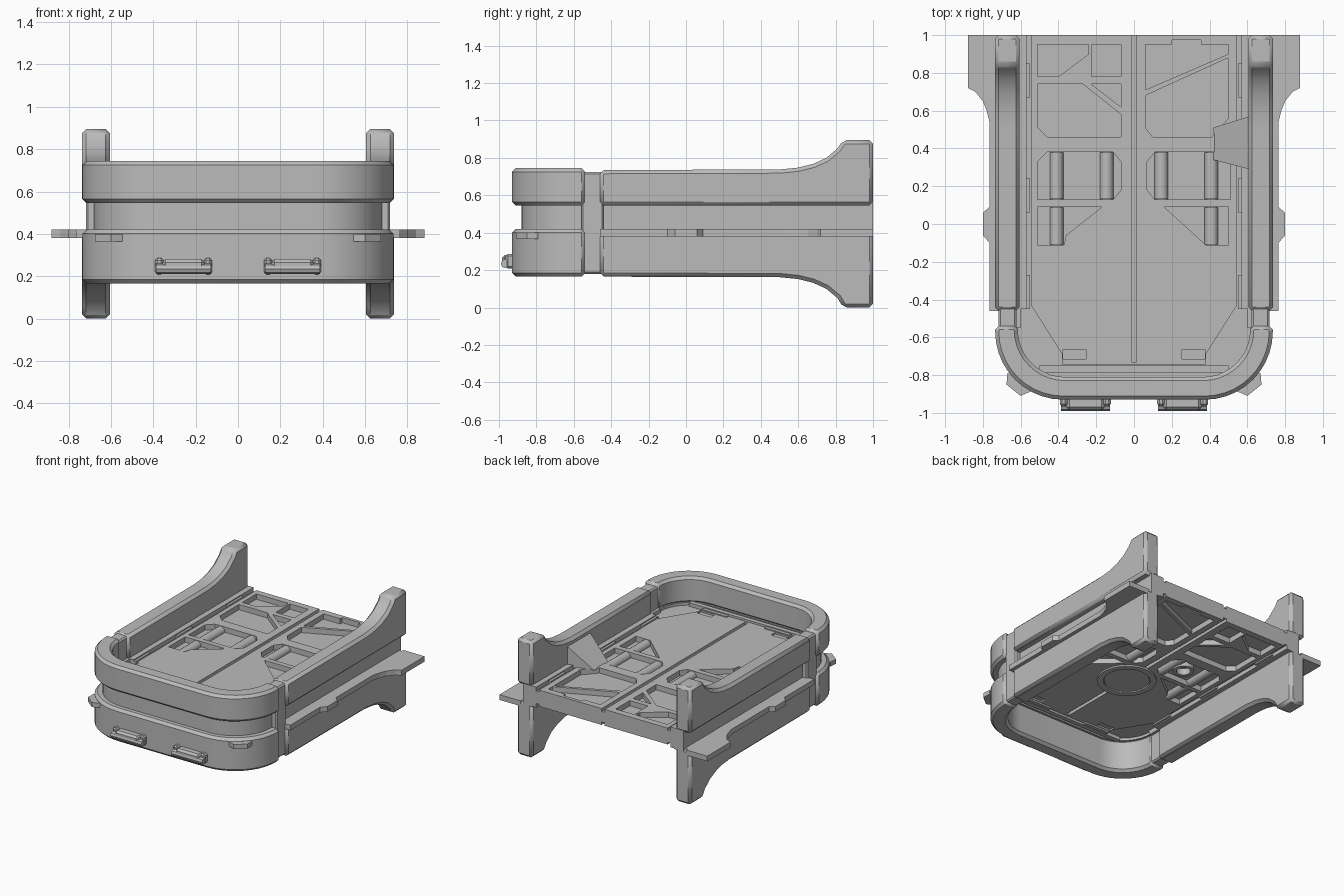
import bpy, bmesh, math
from mathutils import Vector

old = bpy.data.objects.get("Cube")
if old:
    bpy.data.objects.remove(old)

grey = bpy.data.materials.new("mid grey")
grey.use_nodes = True
grey.diffuse_color = (0.5, 0.5, 0.5, 1)
grey.node_tree.nodes["Principled BSDF"].inputs["Base Color"].default_value = (0.5, 0.5, 0.5, 1)
MID = 0.4825  # height of the deck's middle plane


def finish(name, bm):
    bmesh.ops.recalc_face_normals(bm, faces=bm.faces)
    mesh = bpy.data.meshes.new(name)
    bm.to_mesh(mesh)
    bm.free()
    mesh.materials.append(grey)
    ob = bpy.data.objects.new(name, mesh)
    bpy.context.collection.objects.link(ob)
    return ob


def add_prism(bm, pts, lo, hi, axis="z"):
    """Extrude a flat outline from lo to hi along z or x."""
    place = (lambda p, h: (p[0], p[1], h)) if axis == "z" else (lambda p, h: (h, p[0], p[1]))
    a = [bm.verts.new(place(p, lo)) for p in pts]
    b = [bm.verts.new(place(p, hi)) for p in pts]
    bm.faces.new(a[::-1])
    bm.faces.new(b)
    for i in range(len(pts)):
        j = (i + 1) % len(pts)
        bm.faces.new((a[i], a[j], b[j], b[i]))


def prism(name, pts, lo, hi, axis="z", bevel=0):
    bm = bmesh.new()
    add_prism(bm, pts, lo, hi, axis)
    ob = finish(name, bm)
    if bevel:
        m = ob.modifiers.new("edge", "BEVEL")
        m.width, m.segments, m.limit_method = bevel, 1, "ANGLE"
        m.angle_limit = math.radians(50)
    return ob


def rect(x0, x1, y0, y1):
    return [(x0, y0), (x1, y0), (x1, y1), (x0, y1)]


def flip(pts):
    return [(-x, y) for x, y in pts]


def rod(name, p, q, r, sides=16):
    p, q = Vector(p), Vector(q)
    bm = bmesh.new()
    bmesh.ops.create_cone(bm, cap_ends=True, segments=sides, radius1=r, radius2=r, depth=(q - p).length)
    bm.transform(Vector((0, 0, 1)).rotation_difference(q - p).to_matrix().to_4x4())
    bmesh.ops.translate(bm, verts=bm.verts, vec=(p + q) / 2)
    return finish(name, bm)


def hull(name, pts):
    bm = bmesh.new()
    for p in pts:
        bm.verts.new(p)
    bmesh.ops.convex_hull(bm, input=bm.verts)
    return finish(name, bm)


def smooth(ob):
    bpy.ops.object.select_all(action="DESELECT")
    ob.select_set(True)
    bpy.context.view_layer.objects.active = ob
    bpy.ops.object.shade_smooth_by_angle(angle=math.radians(25))


def u_path(w, front, r, back, n=10):
    """Rounded U outline, open to the rear."""
    right = [(w, back)]
    for i in range(n + 1):
        a = math.pi / 2 * i / n
        right.append((w - r + r * math.cos(a), front + r - r * math.sin(a)))
    return right + flip(right)[::-1]


# Rounded front bumper: two rings with a recessed band between
def ring(name, w, front, r, lo, hi, bevel):
    outer = u_path(w, front, r, -0.54)
    inner = u_path(0.615, -0.81, 0.25, -0.54)
    smooth(prism(name, outer + inner[::-1], lo, hi, bevel=bevel))


ring("upper_bumper", 0.735, -0.93, 0.36, 0.545, 0.745, 0.022)
ring("lower_bumper", 0.735, -0.93, 0.36, 0.165, 0.42, 0.022)
ring("bumper_band", 0.68, -0.88, 0.31, 0.415, 0.55, 0)

# Deck slab and the raised panel on both of its faces
prism("deck_slab", u_path(0.62, -0.82, 0.25, 1), 0.435, 0.53)
half = [(0.545, 1), (0.545, -0.43), (0.38, -0.69), (0.38, -0.745)]
panel = prism("deck_panel", half + flip(half)[::-1], 0.42, 0.545)

# Pockets and seam cut into the deck
tall = [(-.51, .33), (-.46, .38), (-.11, .38), (-.07, .33), (-.07, .18), (-.11, .13), (-.51, .13)]
pockets = [
    [(-.51, .95), (-.24, .95), (-.24, .90), (-.40, .78), (-.51, .78)],
    rect(-.225, -.07, .78, .95),
    [(-.51, .74), (-.27, .74), (-.07, .58), (-.07, .46), (-.46, .46), (-.51, .51)],
    [(-.225, .74), (-.07, .74), (-.07, .62)],
    tall, flip(tall),
    [(-.51, .09), (-.17, .09), (-.36, -.06), (-.37, -.11), (-.51, -.11)],
    [(.06, .95), (.20, .95), (.20, .975), (.355, .975), (.355, .95), (.50, .95), (.50, .90), (.06, .71)],
    [(.06, .68), (.50, .88), (.50, .56), (.41, .46), (.10, .46), (.06, .51)],
    [(.16, .09), (.50, .09), (.50, -.11), (.38, -.11)],
]
bm = bmesh.new()
for side in (1, -1):
    for pts in pockets:
        add_prism(bm, pts, MID + side * 0.022, MID + side * 0.1)
    add_prism(bm, rect(-0.012, 0.014, -0.73, 1.1), MID + side * 0.04, MID + side * 0.1)
    for s in (1, -1):
        add_prism(bm, rect(s * 0.315 - 0.06, s * 0.315 + 0.06, -0.715, -0.665),
                  MID + side * 0.05, MID + side * 0.1)
cutter = finish("pocket_cutter", bm)
cutter.hide_render = True
cutter.hide_viewport = True
cutter.display_type = "WIRE"
for ob in (panel, bpy.data.objects["deck_slab"]):
    m = ob.modifiers.new("pockets", "BOOLEAN")
    m.operation, m.object, m.solver = "DIFFERENCE", cutter, "EXACT"

# Pipes lying in the pockets, front step bars and tabs on both faces
for side, word in ((1, "top"), (-1, "under")):
    z = MID + side * 0.025
    for x in (-.41, -.145, .145, .41):
        smooth(rod(word + "_pipe", (x, .132, z), (x, .378, z), 0.036))
    for x in (-.41, .41):
        smooth(rod(word + "_short_pipe", (x, -.108, z), (x, .088, z), 0.036))
    lo, hi = sorted((MID + side * 0.03, MID + side * 0.075))
    prism(word + "_step_bar", rect(-.5, .5, -.785, -.75), lo, hi)
    for s in (1, -1):
        prism(word + "_tab", rect(s * .265 - .105, s * .265 + .105, -.745, -.72), lo, hi - 0.005)

# Round hatch and small port on the underside
def annulus(name, x, y, r, inner, lo, hi):
    bm = bmesh.new()
    n = 32
    loops = []
    for rad, z in ((r, lo), (r, hi), (inner, hi), (inner, lo)):
        loops.append([bm.verts.new((x + rad * math.cos(2 * math.pi * i / n),
                                    y + rad * math.sin(2 * math.pi * i / n), z)) for i in range(n)])
    for k in range(4):
        a, b = loops[k], loops[(k + 1) % 4]
        for i in range(n):
            j = (i + 1) % n
            bm.faces.new((a[i], a[j], b[j], b[i]))
    smooth(finish(name, bm))


annulus("hatch_rim", 0, -0.08, 0.21, 0.165, 0.408, 0.43)
rod("hatch_lid", (0, -0.08, 0.414), (0, -0.08, 0.43), 0.16, 32)
annulus("port_rim", -0.22, 0.28, 0.075, 0.05, 0.41, 0.47)

# Side walls rising and dropping to the rear posts
rise = [(0.5, 0.738), (0.6, 0.748), (0.68, 0.768), (0.75, 0.80), (0.81, 0.85), (0.84, 0.895), (1, 0.895)]
upper = [(-0.46, 0.545), (-0.46, 0.735)] + rise + [(1, 0.545)]
lower = [(y, 0.9 - z) for y, z in [(-0.46, 0.48), (-0.46, 0.735)] + rise[:-2] + [(0.84, 0.9), (1, 0.9), (1, 0.48)]]
wing = [(0.7, -0.46), (0.765, -0.46), (0.765, -0.1), (0.80, -0.06), (0.80, 0.06), (0.765, 0.09),
        (0.765, 0.54), (0.78, 0.6), (0.80, 0.65), (0.84, 0.7), (0.88, 0.72), (0.88, 1), (0.7, 1)]
block = [(0.67, -0.79), (0.675, -0.85), (0.60, -0.91), (0.51, -0.87), (0.55, -0.8)]
for s, word in ((1, "left"), (-1, "right")):
    x0, x1 = sorted((s * 0.605, s * 0.737))
    smooth(prism(word + "_upper_wall", upper, x0, x1, "x", 0.02))
    smooth(prism(word + "_lower_wall", lower, x0, x1, "x", 0.02))
    a, b = sorted((s * 0.6, s * 0.68))
    prism(word + "_wall_band", rect(a, b, -0.55, 1), 0.4, 0.56)
    a, b = sorted((s * 0.622, s * 0.718))
    prism(word + "_wall_joint", rect(a, b, -0.56, -0.44), 0.18, 0.725, bevel=0.01)
    prism(word + "_wing", [(s * x, y) for x, y in wing], 0.38, 0.42)
    prism(word + "_corner_block", [(s * x, y) for x, y in block], 0.365, 0.4)
    # Inner rails with locking tabs
    a, b = sorted((s * 0.568, s * 0.615))
    prism(word + "_inner_rail", rect(a, b, -0.45, 1), MID - 0.078, MID + 0.078)
    for y in (-0.36, 0.15, 0.76):
        a, b = sorted((s * 0.55, s * 0.61))
        prism(word + "_rail_tab", rect(a, b, y - 0.09, y + 0.09), MID - 0.07, MID + 0.07)
    # Front clips
    cx = s * 0.257
    prism(word + "_clip_plate", rect(cx - 0.1, cx + 0.1, -0.985, -0.91), 0.215, 0.28, bevel=0.015)
    for e in (-1, 1):
        prism(word + "_clip_end", rect(cx + e * 0.115 - 0.02, cx + e * 0.115 + 0.02, -0.965, -0.91),
              0.208, 0.287, bevel=0.012)
    rod(word + "_clip_bar", (cx - 0.13, -0.965, 0.235), (cx + 0.13, -0.965, 0.235), 0.025, 8)

# Sloping gusset against the left wall
hull("wall_gusset", [(x, y, z) for x, y, z in (
    (.42, .34, .54), (.42, .51, .54), (.61, .29, .54), (.61, .57, .54), (.61, .29, .70), (.61, .57, .70))])
